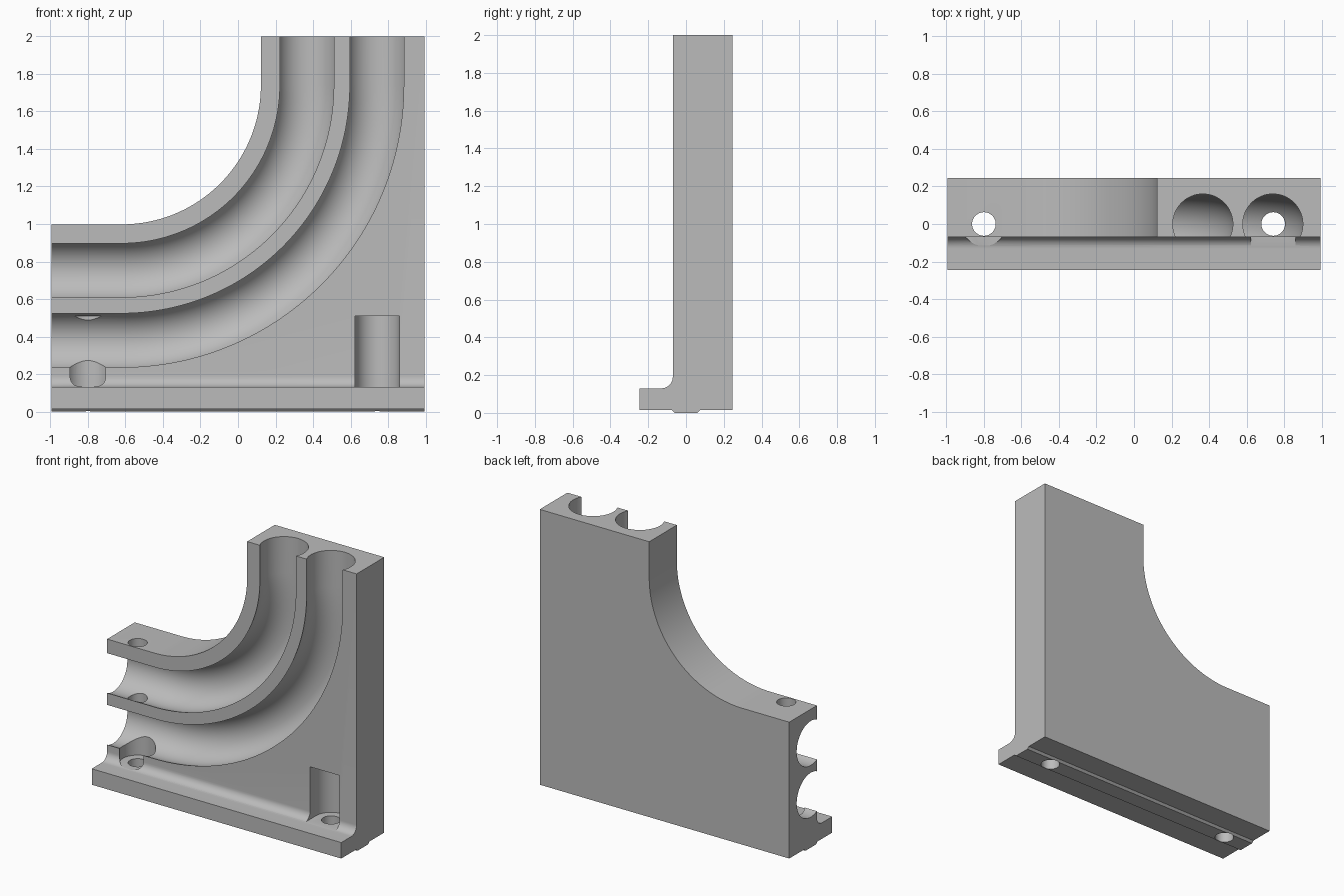
import bpy, bmesh
from math import sin, cos, pi, radians, sqrt
from mathutils import Vector

cube = bpy.data.objects.get("Cube")
if cube:
    bpy.data.objects.remove(cube, do_unlink=True)

HALF_X = 0.995          # half of the bracket width
FRONT, BACK = -0.07, 0.245
BEND = (-0.62, 1.74)    # centre of every bend, in x and z
HOLES = (-0.8, 0.742)   # screw positions along x

grey = bpy.data.materials.new("light_grey")
grey.use_nodes = True
grey.diffuse_color = (0.5, 0.5, 0.5, 1)
grey.node_tree.nodes["Principled BSDF"].inputs["Base Color"].default_value = (0.5, 0.5, 0.5, 1)


def arc(cx, cy, r, start, end, n):
    """Points on an arc, angles in degrees."""
    angles = [radians(start + (end - start) * i / n) for i in range(n + 1)]
    return [(cx + r * cos(a), cy + r * sin(a)) for a in angles]


def finish(name, bm):
    bmesh.ops.recalc_face_normals(bm, faces=bm.faces)
    mesh = bpy.data.meshes.new(name)
    bm.to_mesh(mesh)
    bm.free()
    mesh.materials.append(grey)
    obj = bpy.data.objects.new(name, mesh)
    bpy.context.collection.objects.link(obj)
    return obj


def prism(name, profile, axis, low, high):
    """Extrude a flat profile along the x, y or z axis."""
    place = {"x": lambda a, b, h: (h, a, b),
             "y": lambda a, b, h: (a, h, b),
             "z": lambda a, b, h: (a, b, h)}[axis]
    bm = bmesh.new()
    bottom, top = [[bm.verts.new(place(a, b, h)) for a, b in profile] for h in (low, high)]
    bm.faces.new(bottom)
    bm.faces.new(top)
    for i in range(len(profile)):
        j = (i + 1) % len(profile)
        bm.faces.new((bottom[i], bottom[j], top[j], top[i]))
    return finish(name, bm)


def bent_path(radius, n=56):
    """Straight run from the left, quarter bend, straight run to the top."""
    x, z = BEND
    return [(-1.2, z - radius)] + arc(x, z, radius, -90, 0, n) + [(x + radius, 2.2)]


def tube(name, radius, bore, sides=64):
    """Round bar swept along the bent path."""
    path = bent_path(radius)
    last = len(path) - 1
    bm = bmesh.new()
    rings = []
    for i, (x, z) in enumerate(path):
        t = min(max((i - 1) / (last - 2), 0), 1) * pi / 2
        out = Vector((sin(t), 0, -cos(t)))
        ring = []
        for k in range(sides):
            a = 2 * pi * k / sides
            ring.append(bm.verts.new(Vector((x, 0, z)) + bore * (cos(a) * out + Vector((0, sin(a), 0)))))
        rings.append(ring)
    for r, s in zip(rings, rings[1:]):
        for k in range(sides):
            m = (k + 1) % sides
            bm.faces.new((r[k], r[m], s[m], s[k]))
    bm.faces.new(rings[0])
    bm.faces.new(rings[-1])
    return finish(name, bm)


def combine(target, tool, operation):
    mod = target.modifiers.new(tool.name, "BOOLEAN")
    mod.operation = operation
    mod.solver = "EXACT"
    mod.object = tool
    tool.hide_render = True
    bpy.ops.object.select_all(action="DESELECT")
    bpy.context.view_layer.objects.active = target
    target.select_set(True)
    bpy.ops.object.modifier_apply(modifier=mod.name)
    bpy.data.objects.remove(tool, do_unlink=True)


# Front outline: block with a concave quarter bend out of its upper left corner
inner = bent_path(0.742)
inner[0] = (-HALF_X, inner[0][1])
inner[-1] = (inner[-1][0], 2)
outline = inner + [(HALF_X, 2), (HALF_X, -0.2), (-HALF_X, -0.2)]
bracket = prism("pipe_bracket", outline, "y", -0.5, 0.5)

# Side section: upright wall, filleted foot and a low locating rib underneath
fillet = arc(FRONT - 0.06, 0.19, 0.06, -90, 0, 12)
rib = [(0.075, 0.015), (0.06, 0), (-0.06, 0), (-0.075, 0.015)]
section = ([(-0.245, 0.015), (-0.245, 0.13)] + fillet
           + [(FRONT, 2.2), (BACK, 2.2), (BACK, 0.015)] + rib)
combine(bracket, prism("side_section", section, "x", -1.2, 1.2), "INTERSECT")

# Two round channels for the pipes
for name, radius in (("inner_channel", 0.987), ("outer_channel", 1.36)):
    combine(bracket, tube(name, radius, 0.16), "DIFFERENCE")

# Screw holes through the full height
for x, top in zip(HOLES, (1.3, 1.4)):
    combine(bracket, prism("screw_hole", arc(x, 0, 0.063, 0, 360, 40)[:-1], "z", -0.2, top), "DIFFERENCE")

# Screw head pockets: a round one on the left, one open to the front on the right
round_pocket = arc(HOLES[0], 0, 0.118, 0, 360, 48)[:-1]
open_pocket = arc(HOLES[1], 0, 0.118, 0, 180, 24) + [(HOLES[1] - 0.118, -0.4), (HOLES[1] + 0.118, -0.4)]
for profile in (round_pocket, open_pocket):
    combine(bracket, prism("head_pocket", profile, "z", 0.132, 0.51), "DIFFERENCE")

bpy.ops.object.shade_smooth_by_angle(angle=radians(25))
